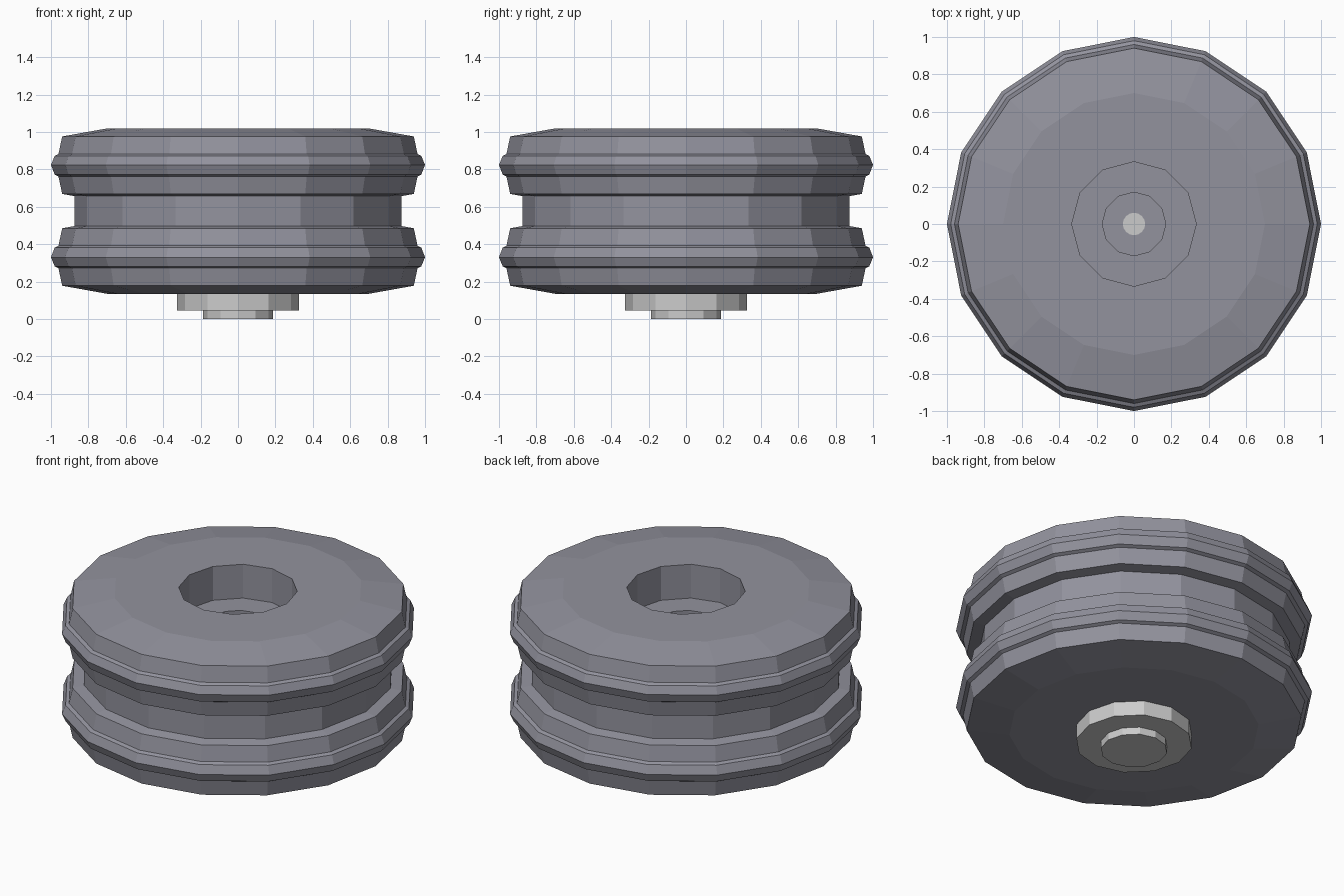
import bpy, bmesh
from math import cos, sin, pi

if "Cube" in bpy.data.objects:
    bpy.data.objects.remove(bpy.data.objects["Cube"])


def lathe(name, profile, sides, mat=None):
    """Closed flat-shaded solid from a bottom-to-top (radius, z) profile."""
    bm = bmesh.new()
    rings = []
    for r, z in profile:
        rings.append([bm.verts.new((r * cos(2 * pi * i / sides),
                                    r * sin(2 * pi * i / sides), z))
                      for i in range(sides)])
    for a, b in zip(rings, rings[1:]):
        for i in range(sides):
            j = (i + 1) % sides
            bm.faces.new((a[i], a[j], b[j], b[i]))
    bm.faces.new(rings[0][::-1])
    bm.faces.new(rings[-1])
    bmesh.ops.recalc_face_normals(bm, faces=bm.faces[:])
    mesh = bpy.data.meshes.new(name)
    bm.to_mesh(mesh)
    bm.free()
    obj = bpy.data.objects.new(name, mesh)
    bpy.context.collection.objects.link(obj)
    if mat:
        mesh.materials.append(mat)
    return obj


dark = bpy.data.materials.new("dark_grey")
dark.diffuse_color = (0.29, 0.29, 0.34, 1)
dark.use_nodes = True
dark.node_tree.nodes["Principled BSDF"].inputs["Base Color"].default_value = dark.diffuse_color

# Wheel body: lower half profile mirrored about the groove's middle
MID = 0.577
lower = [(0.70, 0.135), (0.94, 0.178), (0.96, 0.272), (0.98, 0.282),
         (1.0, 0.33), (0.98, 0.382), (0.96, 0.392), (0.94, 0.485),
         (0.875, 0.497)]
upper = [(r, 2 * MID - z) for r, z in reversed(lower)]
wheel = lathe("wheel", lower + upper, 16, dark)

# Stepped recess cut into the top
cutter = lathe("recess_cutter", [(0.17, 0.72), (0.17, 0.81),
                                 (0.333, 0.81), (0.333, 1.2)], 12, dark)
cutter.hide_render = True
cut = wheel.modifiers.new("recess", 'BOOLEAN')
cut.operation = 'DIFFERENCE'
cut.solver = 'EXACT'
cut.object = cutter
bpy.context.view_layer.objects.active = wheel
bpy.ops.object.modifier_apply(modifier=cut.name)
bpy.data.objects.remove(cutter)

# Stepped hub under the wheel
lathe("hub", [(0.187, 0.0), (0.187, 0.045), (0.327, 0.045), (0.327, 0.16)], 12)

# Axle pin showing in the bottom of the recess
lathe("axle_pin", [(0.06, 0.15), (0.06, 0.724)], 16)
